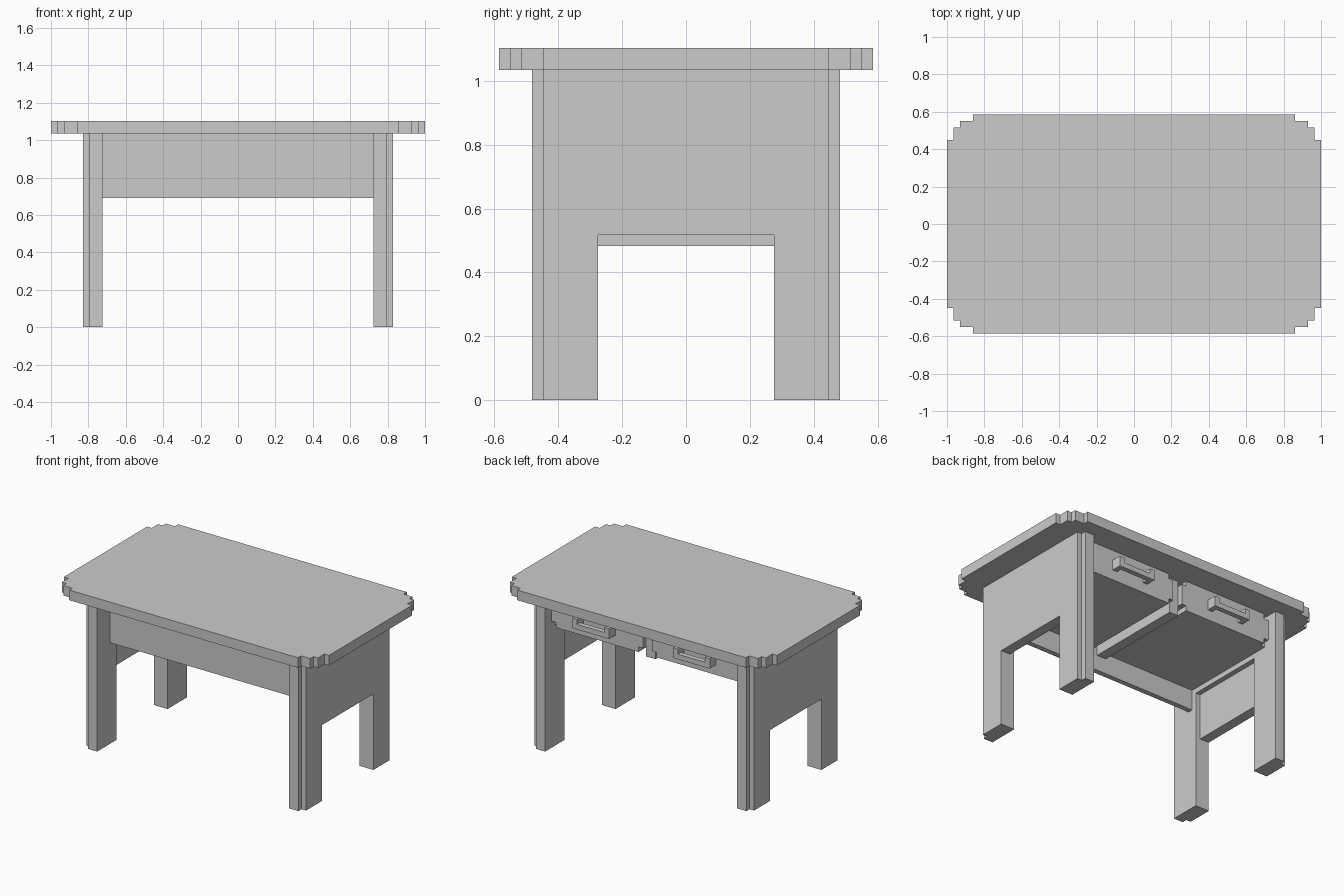
import bpy, bmesh
from mathutils import Vector

if "Cube" in bpy.data.objects:
    bpy.data.objects.remove(bpy.data.objects["Cube"])

U = 2 / 58  # one block of the stepped style


def prism(name, pts, lo, hi, axis="z"):
    """Extrude a 2D outline (in blocks) along z, or along y for an x-z outline."""
    def co(p, h):
        return Vector((p[0], p[1], h) if axis == "z" else (p[0], h, p[1])) * U
    bm = bmesh.new()
    face = bm.faces.new([bm.verts.new(co(p, lo)) for p in pts])
    ext = bmesh.ops.extrude_face_region(bm, geom=[face])
    moved = [v for v in ext["geom"] if isinstance(v, bmesh.types.BMVert)]
    bmesh.ops.translate(bm, verts=moved, vec=co((0, 0), hi - lo))
    bmesh.ops.recalc_face_normals(bm, faces=bm.faces)
    me = bpy.data.meshes.new(name)
    bm.to_mesh(me)
    bm.free()
    ob = bpy.data.objects.new(name, me)
    bpy.context.collection.objects.link(ob)
    return ob


def box(name, x0, x1, y0, y1, z0, z1):
    return prism(name, [(x0, y0), (x1, y0), (x1, y1), (x0, y1)], z0, z1)


# Tabletop with stepped corners
corner = [(29, 13), (28, 13), (28, 15), (27, 15), (27, 16), (25, 16), (25, 17)]
right = [(x, -y) for x, y in corner[::-1]] + corner
prism("tabletop", right + [(-x, -y) for x, y in right], 30, 32)

# Legs with a notched outer corner
leg = [(21, 8), (24, 8), (24, 13), (23, 13), (23, 14), (21, 14)]
for sx, side in ((1, "right"), (-1, "left")):
    for sy, end in ((1, "back"), (-1, "front")):
        prism(f"{end}_{side}_leg", [(sx * x, sy * y) for x, y in leg], 0, 30)

# Side panels: the left one hangs one block lower
for sx, side, low in ((1, "right", 15), (-1, "left", 14)):
    box(f"{side}_panel", sx * 22, sx * 24, -8, 8, low, 30)
    box(f"{side}_drawer_rail", sx * 21, sx * 22, -8, 8, 23, 30)

# Recessed front panel and central divider
box("front_panel", -21, 21, -10, -9, 20, 30)
box("centre_divider", -1, 1, -9, 11, 23, 30)

# Drawers on the back, with U-shaped handles
front = [(2, 24), (20, 24), (20, 25), (21, 25), (21, 29), (20, 29), (20, 30),
         (2, 30), (2, 29), (1, 29), (1, 25), (2, 25)]
for s, side in ((1, "right"), (-1, "left")):
    prism(f"{side}_drawer_front", [(s * x, z) for x, z in front], 11, 12, "y")
    box(f"{side}_drawer_floor", s * 2, s * 21, -9, 11, 24, 25)
    for x in (7, 14):
        box(f"{side}_handle_post", s * x, s * (x + 1), 12, 14, 26, 28)
    box(f"{side}_handle_bar", s * 8, s * 14, 13, 14, 26, 27)
